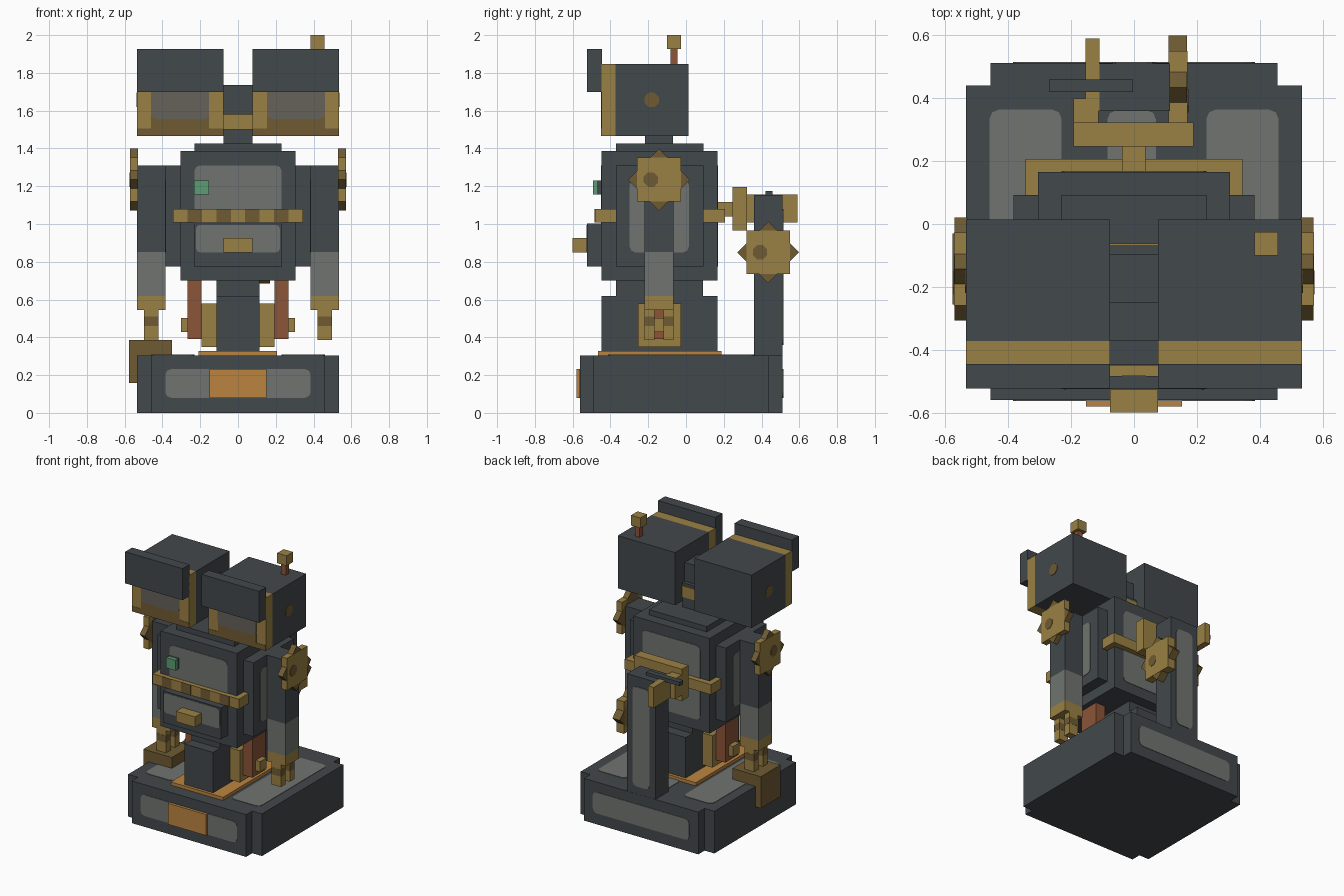
import bpy, bmesh, math
from mathutils import Matrix, Vector

cube = bpy.data.objects.get("Cube")
if cube:
    bpy.data.objects.remove(cube, do_unlink=True)


# Materials from sRGB hex
def material(name, hexa):
    lin = []
    for i in (0, 2, 4):
        c = int(hexa[i:i + 2], 16) / 255
        lin.append(c / 12.92 if c <= 0.04045 else ((c + 0.055) / 1.055) ** 2.4)
    m = bpy.data.materials.new(name)
    m.use_nodes = True
    m.diffuse_color = (*lin, 1)
    bsdf = m.node_tree.nodes["Principled BSDF"]
    bsdf.inputs["Base Color"].default_value = (*lin, 1)
    bsdf.inputs["Roughness"].default_value = 0.8
    return m


DARK = material("dark steel", "42484C")
GREY = material("worn grey", "70746E")
GOLD = material("brass", "9A8043")
BRONZE = material("dark bronze", "6F5B33")
COPPER = material("red copper", "8C5538")
ORANGE = material("orange copper", "BB8440")
GREEN = material("green light", "5C9C72")
LENS = material("lens grey", "66625A")


def finish(name, bm, mat):
    bmesh.ops.recalc_face_normals(bm, faces=bm.faces)
    me = bpy.data.meshes.new(name)
    bm.to_mesh(me)
    bm.free()
    me.materials.append(mat)
    ob = bpy.data.objects.new(name, me)
    bpy.context.collection.objects.link(ob)
    return ob


def cuboid_mesh(x, y, z):
    bm = bmesh.new()
    size = Vector((abs(x[1] - x[0]), abs(y[1] - y[0]), abs(z[1] - z[0])))
    mid = Vector((x[0] + x[1], y[0] + y[1], z[0] + z[1])) / 2
    bmesh.ops.create_cube(bm, size=1, matrix=Matrix.Translation(mid) @ Matrix.Diagonal(size).to_4x4())
    return bm


def box(name, x, y, z, mat=DARK):
    return finish(name, cuboid_mesh(x, y, z), mat)


def patch(name, x, y, z, axis, mat=GREY, r=0.03):
    """Thin plate with rounded corners, flat along the given axis."""
    bm = cuboid_mesh(x, y, z)
    edges = [e for e in bm.edges
             if abs((e.verts[0].co - e.verts[1].co).normalized()[axis]) > 0.9]
    bmesh.ops.bevel(bm, geom=edges, offset=r, segments=2, affect='EDGES', profile=0.5)
    return finish(name, bm, mat)


def bolt(name, x, y, z):
    bm = bmesh.new()
    m = Matrix.Translation((x, y, z)) @ Matrix.Rotation(math.pi / 2, 4, 'Y') @ Matrix.Rotation(math.pi / 8, 4, 'Z')
    bmesh.ops.create_cone(bm, cap_ends=True, segments=8, radius1=0.041, radius2=0.041, depth=0.008, matrix=m)
    return finish(name, bm, BRONZE)


def gear(name, x0, x1, y, z, face):
    """Eight-pointed gear made of two crossed squares."""
    h = 0.116
    box(name + "_square", (x0, x1), (y - h, y + h), (z - h, z + h), GOLD)
    t = 0.002 if x1 > x0 else -0.002
    ob = box(name + "_points", (x0, x1 - t), (-h, h), (-h, h), BRONZE)
    ob.data.transform(Matrix.Translation((0, y, z)) @ Matrix.Rotation(math.pi / 4, 4, 'X'))
    bolt(name + "_bolt", face, y - 0.043, z)


# Stepped base
box("base_wide", (-0.535, 0.535), (-0.49, 0.44), (0, 0.305))
box("base_deep", (-0.457, 0.457), (-0.56, 0.512), (0, 0.305))
patch("base_front_wear", (-0.385, 0.385), (-0.563, -0.55), (0.08, 0.232), 1)
patch("base_back_wear", (-0.385, 0.385), (0.505, 0.515), (0.08, 0.232), 1)
box("base_front_plate", (-0.152, 0.152), (-0.58, -0.55), (0.08, 0.232), ORANGE)
box("base_top_plate", (-0.21, 0.207), (-0.467, 0.188), (0.30, 0.328), ORANGE)
patch("base_top_wear_middle", (-0.085, 0.07), (0.18, 0.362), (0.30, 0.308), 2)

# Waist
box("waist_lower", (-0.114, 0.114), (-0.447, 0.166), (0.32, 0.62))
box("waist_upper", (-0.114, 0.114), (-0.37, 0.09), (0.61, 0.71))

# Torso
box("torso", (-0.305, 0.305), (-0.448, 0.166), (0.7, 1.387))
box("torso_cap", (-0.231, 0.231), (-0.37, 0.093), (1.38, 1.425))
patch("torso_front_wear", (-0.231, 0.231), (-0.451, -0.44), (0.78, 1.31), 1)
patch("torso_back_wear", (-0.231, 0.231), (0.16, 0.169), (0.775, 1.31), 1)
box("hatch", (-0.232, 0.232), (-0.525, -0.44), (0.775, 1.003))
patch("hatch_wear", (-0.222, 0.222), (-0.528, -0.52), (0.85, 0.995), 1, r=0.02)
box("hatch_handle", (-0.077, 0.077), (-0.6, -0.52), (0.85, 0.925), GOLD)
box("chest_light_mount", (-0.231, -0.155), (-0.472, -0.44), (1.157, 1.23))
box("chest_light", (-0.232, -0.154), (-0.492, -0.47), (1.156, 1.231), GREEN)

# Belt with alternating front segments
box("belt", (-0.345, 0.345), (-0.483, 0.207), (1.007, 1.08), GOLD)
step = 0.69 / 9
for i in range(1, 9, 2):
    x = -0.345 + i * step
    box(f"belt_segment_{i}", (x, x + step), (-0.485, -0.47), (1.007, 1.08), BRONZE)

# Neck and axle between the two eye boxes
box("neck", (-0.077, 0.077), (-0.217, -0.068), (1.42, 1.6))
box("neck_axle", (-0.085, 0.085), (-0.225, -0.062), (1.5, 1.58), GOLD)
box("neck_connector", (-0.085, 0.085), (-0.25, -0.095), (1.58, 1.735))

# Paired parts
for s, side in ((-1, "right"), (1, "left")):
    def sx(a, b):
        return (s * a, s * b)

    patch("base_top_wear_" + side, sx(0.23, 0.46), (-0.413, 0.364), (0.30, 0.308), 2)

    # Legs beside the waist
    box("hip_block_" + side, sx(0.11, 0.193), (-0.255, -0.027), (0.35, 0.58), GOLD)
    box("hip_piston_" + side, sx(0.192, 0.267), (-0.217, -0.068), (0.39, 0.705), COPPER)
    box("hip_knob_" + side, sx(0.26, 0.303), (-0.18, -0.105), (0.427, 0.502), GOLD)

    # Shoulder boxes and arms
    box("shoulder_box_" + side, sx(0.3, 0.384), (-0.37, 0.092), (0.775, 1.31))
    patch("shoulder_wear_" + side, sx(0.38, 0.387), (-0.298, 0.015), (0.85, 1.235), 0)
    box("upper_arm_" + side, sx(0.384, 0.535), (-0.22, -0.066), (0.852, 1.31))
    box("forearm_" + side, sx(0.384, 0.535), (-0.22, -0.066), (0.62, 0.852), GREY)
    box("cuff_" + side, sx(0.384, 0.535), (-0.22, -0.066), (0.545, 0.62), GOLD)
    for n, (y0, y1) in enumerate(((-0.22, -0.168), (-0.118, -0.066))):
        box(f"finger_{side}_{n}", sx(0.422, 0.497), (y0, y1), (0.385, 0.55), GOLD)
        box(f"finger_band_{side}_{n}", sx(0.421, 0.498), (y0 - 0.001, y1 + 0.001), (0.46, 0.51), BRONZE)
    gear("shoulder_gear_" + side, s * 0.53, s * 0.573, -0.143, 1.235, s * 0.571)

    # Eye boxes
    box("eye_box_" + side, sx(0.077, 0.535), (-0.372, 0.014), (1.467, 1.848))
    box("eye_rim_" + side, sx(0.077, 0.535), (-0.447, -0.37), (1.467, 1.848), GOLD)
    box("eye_rim_shade_" + side, sx(0.077, 0.535), (-0.449, -0.44), (1.467, 1.505), BRONZE)
    box("eye_lower_" + side, sx(0.153, 0.46), (-0.449, -0.44), (1.5, 1.58), BRONZE)
    patch("eye_lens_" + side, sx(0.153, 0.46), (-0.451, -0.44), (1.555, 1.77), 1, LENS)
    box("eye_brow_" + side, sx(0.077, 0.535), (-0.524, -0.445), (1.698, 1.926))
    bolt("eye_bolt_" + side, s * 0.534, -0.182, 1.657)

# Antenna
box("antenna_rod", (0.402, 0.44), (-0.083, -0.045), (1.84, 1.935), COPPER)
box("antenna_tip", (0.383, 0.458), (-0.1, -0.026), (1.927, 2.0), GOLD)

# Hammer in the right hand
box("hammer_head", (-0.577, -0.35), (-0.256, -0.03), (0.157, 0.386), BRONZE)

# Rear pillar with its gear and linkage
box("pillar", (-0.114, 0.114), (0.36, 0.511), (0.3, 1.153))
patch("pillar_wear", (-0.068, 0.068), (0.505, 0.515), (0.36, 1.08), 1)
box("pillar_top_bar", (-0.27, -0.003), (0.42, 0.459), (1.145, 1.174))
gear("pillar_gear", 0.11, 0.171, 0.435, 0.85, 0.169)
box("rear_link", (-0.038, 0.036), (0.16, 0.26), (1.04, 1.117), GOLD)
box("rear_crossbar", (-0.193, 0.19), (0.247, 0.323), (0.965, 1.195), GOLD)
box("rear_arm", (-0.193, -0.113), (0.315, 0.4), (1.007, 1.155), GOLD)
box("rear_bracket", (-0.155, -0.11), (0.36, 0.59), (1.007, 1.155), GOLD)
